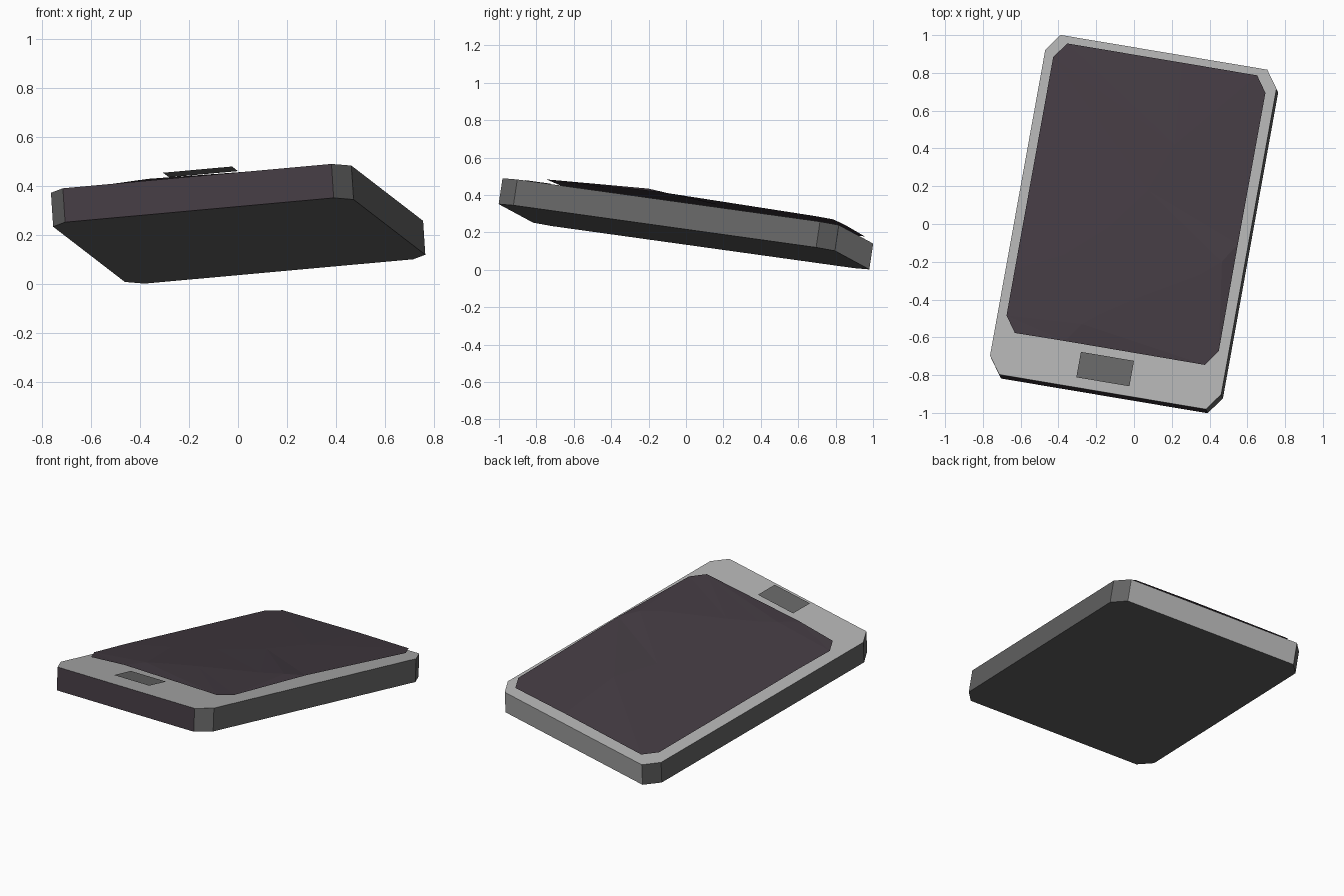
import bpy, bmesh
from mathutils import Matrix, Vector

cube = bpy.data.objects.get("Cube")
if cube:
    bpy.data.objects.remove(cube)


def material(name, r, g, b):
    m = bpy.data.materials.new(name)
    m.use_nodes = True
    m.diffuse_color = (r, g, b, 1)
    m.node_tree.nodes["Principled BSDF"].inputs["Base Color"].default_value = (r, g, b, 1)
    return m


light_grey = material("light grey", 0.435, 0.435, 0.435)
dark_grey = material("dark grey", 0.132, 0.132, 0.132)
dark_plum = material("dark plum", 0.056, 0.043, 0.054)

# Tilted frame of the slab: width axis, length axis and face normal
width_axis = Vector((0.982, -0.165, 0.089)).normalized()
normal = width_axis.cross(Vector((0.173, 0.976, -0.136))).normalized()
length_axis = normal.cross(width_axis)
frame = Matrix((width_axis, length_axis, normal)).transposed().to_4x4()
frame.translation = (-0.004, 0.01, 0.315)


def chamfered(x0, x1, y0, y1, cx, cy, z):
    """Counter-clockwise rectangle with cut corners, from the front left."""
    return [(x, y, z) for x, y in (
        (x0 + cx, y0), (x1 - cx, y0), (x1, y0 + cy), (x1, y1 - cy),
        (x1 - cx, y1), (x0 + cx, y1), (x0, y1 - cy), (x0, y0 + cy))]


def arched(points, end, crest):
    """Fold line that stands higher between its two ends."""
    last = len(points) - 1
    return [(x, y, end if i in (0, last) else crest) for i, (x, y) in enumerate(points)]


def add_object(name, bm, mats):
    mesh = bpy.data.meshes.new(name)
    bm.to_mesh(mesh)
    bm.free()
    for m in mats:
        mesh.materials.append(m)
    ob = bpy.data.objects.new(name, mesh)
    ob.matrix_world = frame
    bpy.context.collection.objects.link(ob)


def sheet(name, outline, mat):
    bm = bmesh.new()
    face = bm.faces.new([bm.verts.new(p) for p in outline])
    bmesh.ops.triangulate(bm, faces=[face])
    add_object(name, bm, [mat])


# Body slab: light top and back, plum front, dark sides, corners and underside
bm = bmesh.new()
top = bm.faces.new([bm.verts.new(p) for p in
                    chamfered(-0.623, 0.623, -0.922, 0.922, 0.066, 0.092, 0)])
grown = bmesh.ops.extrude_face_region(bm, geom=[top], use_keep_orig=True)
bmesh.ops.translate(bm, vec=(0, 0, -0.14),
                    verts=[g for g in grown["geom"] if isinstance(g, bmesh.types.BMVert)])
bmesh.ops.recalc_face_normals(bm, faces=bm.faces)
for f in bm.faces:
    if f.normal.y < -0.95:
        f.material_index = 2
    elif f.normal.z < 0.9 and f.normal.y < 0.95:
        f.material_index = 1
add_object("body", bm, [light_grey, dark_grey, dark_plum])

# Floating screen, gently folded along two sweeping curves
rim = chamfered(-0.572, 0.572, -0.693, 0.879, 0.06, 0.085, 0.029)
upper = arched([(-0.572, -0.357), (-0.32, -0.235), (-0.12, -0.057),
                (0.053, 0.175), (0.148, 0.437), (0.11, 0.879)], 0.033, 0.05)
lower = arched([(-0.24, -0.693), (-0.167, -0.59), (-0.087, -0.525), (0.077, -0.416),
                (0.4, -0.228), (0.506, -0.138), (0.572, -0.028)], 0.042, 0.056)
sheet("screen_back_left", upper + rim[5:7], dark_plum)
sheet("screen_middle", rim[:1] + lower + rim[3:5] + upper[::-1] + rim[7:], dark_plum)
sheet("screen_front_right", rim[1:3] + lower[::-1], dark_plum)

# Button below the screen
sheet("button", [(-0.148, -0.873, 0.034), (0.138, -0.873, 0.034),
                 (0.138, -0.735, 0.034), (-0.148, -0.735, 0.034)], dark_grey)
